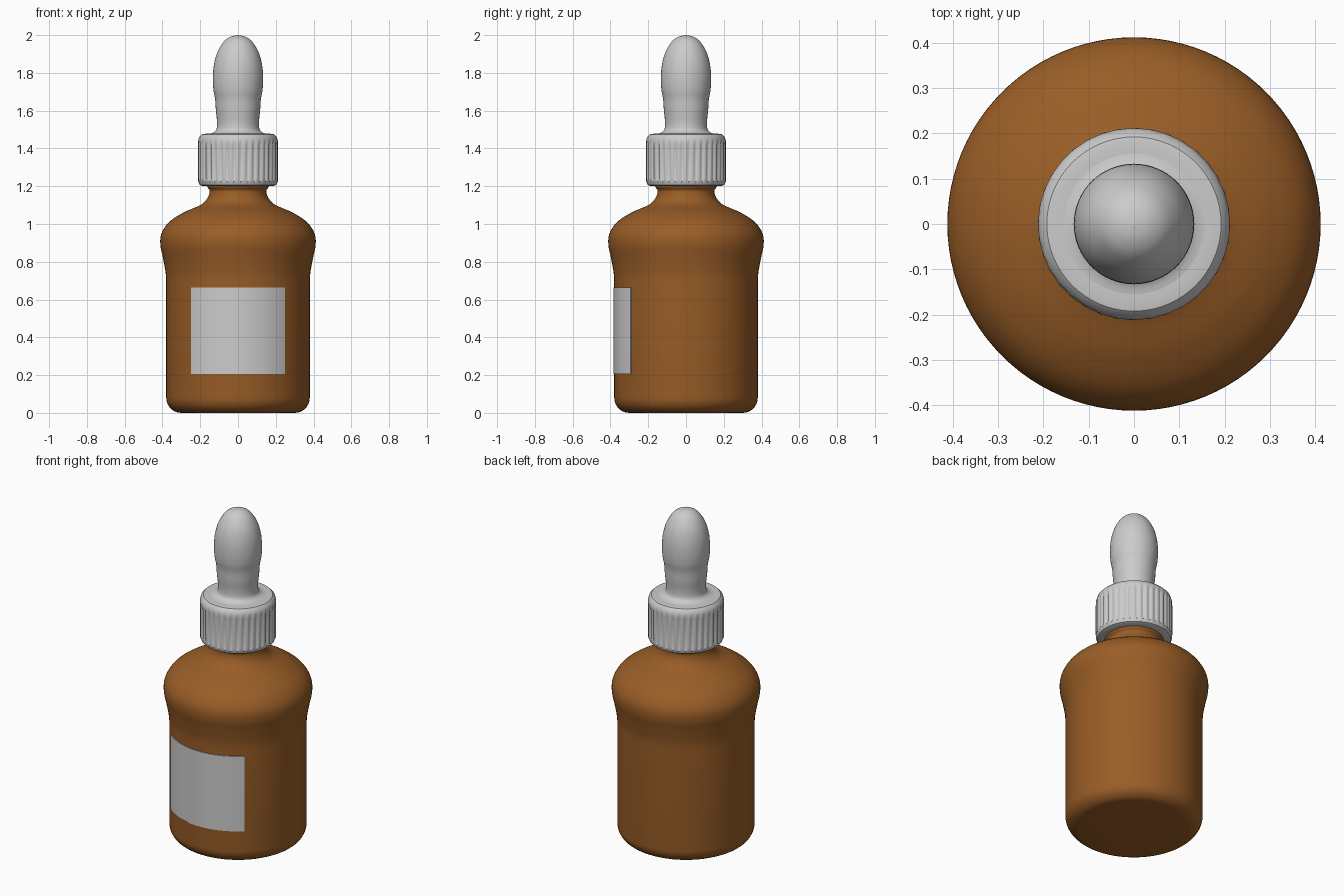
import bpy, bmesh, math
from mathutils import Vector

if "Cube" in bpy.data.objects:
    bpy.data.objects.remove(bpy.data.objects["Cube"])


def smooth_profile(pts, steps=5):
    """Catmull-Rom curve through (radius, z) points."""
    p = [Vector(q) for q in pts]
    p = [p[0]] + p + [p[-1]]
    out = []
    for i in range(1, len(p) - 2):
        a, b, c, d = p[i - 1:i + 3]
        for s in range(steps):
            t = s / steps
            out.append(0.5 * (2 * b + (c - a) * t + (2 * a - 5 * b + 4 * c - d) * t * t
                              + (3 * b - a - 3 * c + d) * t ** 3))
    return [(max(v.x, 0), v.y) for v in out + [p[-1]]]


def finish(name, bm, angle=35):
    bmesh.ops.remove_doubles(bm, verts=bm.verts, dist=1e-5)
    bmesh.ops.recalc_face_normals(bm, faces=bm.faces)
    mesh = bpy.data.meshes.new(name)
    bm.to_mesh(mesh)
    bm.free()
    ob = bpy.data.objects.new(name, mesh)
    bpy.context.collection.objects.link(ob)
    bpy.ops.object.select_all(action='DESELECT')
    ob.select_set(True)
    bpy.context.view_layer.objects.active = ob
    bpy.ops.object.shade_smooth_by_angle(angle=math.radians(angle))
    return ob


def lathe(name, profile, segs=96, offset=lambda i, k: 0.0):
    """Revolve a profile; offset(i, k) shifts the radius of ring i, segment k."""
    bm = bmesh.new()
    rings = []
    for i, (r, z) in enumerate(profile):
        ring = []
        for k in range(segs):
            a = 2 * math.pi * k / segs
            q = max(r + offset(i, k), 0)
            ring.append(bm.verts.new((q * math.cos(a), q * math.sin(a), z)))
        rings.append(ring)
    for lo, hi in zip(rings, rings[1:]):
        for k in range(segs):
            n = (k + 1) % segs
            bm.faces.new((lo[k], lo[n], hi[n], hi[k]))
    return finish(name, bm)


# Amber glass body: rounded base, straight wall, swelling shoulder, neck
base = [(0, 0), (0.30, 0)] + [
    (0.30 + 0.08 * math.sin(a), 0.08 - 0.08 * math.cos(a))
    for a in (math.pi / 2 * i / 8 for i in range(1, 9))]
upper = smooth_profile([
    (0.38, 0.68), (0.383, 0.74), (0.397, 0.82), (0.411, 0.89), (0.405, 0.95),
    (0.365, 1.01), (0.29, 1.06), (0.20, 1.10), (0.163, 1.135), (0.15, 1.175),
    (0.163, 1.20), (0.165, 1.26)])
body = lathe("bottle_body", base + upper + [(0, 1.26)])
amber = bpy.data.materials.new("amber_glass")
amber.diffuse_color = (0.32, 0.11, 0.02, 1)
amber.use_nodes = True
amber.node_tree.nodes["Principled BSDF"].inputs["Base Color"].default_value = amber.diffuse_color
body.data.materials.append(amber)

# Ribbed screw cap
cap = [(0.15, 1.215), (0.16, 1.20), (0.185, 1.20), (0.203, 1.207), (0.211, 1.225),
       (0.212, 1.24), (0.212, 1.42), (0.211, 1.44), (0.205, 1.462), (0.192, 1.475),
       (0.172, 1.478), (0.145, 1.476), (0.11, 1.476), (0, 1.476)]
groove = (0, -0.002, -0.008, -0.008, -0.002, 0)
lathe("screw_cap", cap, 36 * 6, lambda i, k: groove[k % 6] if 5 <= i <= 6 else 0)

# Rubber squeeze bulb with a flared foot
lathe("dropper_bulb", smooth_profile([
    (0.165, 1.475), (0.135, 1.482), (0.115, 1.50), (0.111, 1.54), (0.117, 1.60),
    (0.121, 1.66), (0.130, 1.71), (0.133, 1.77), (0.128, 1.84), (0.109, 1.91),
    (0.075, 1.966), (0.038, 1.992), (0, 2.0)]), 64)

# Curved paper label on the front
bm = bmesh.new()
half, n = math.asin(0.25 / 0.385), 32
grid = []
for k in range(n + 1):
    a = -half + 2 * half * k / n
    grid.append([bm.verts.new((r * math.sin(a), -r * math.cos(a), z))
                 for r, z in ((0.385, 0.205), (0.385, 0.663), (0.378, 0.663), (0.378, 0.205))])
for p, q in zip(grid, grid[1:]):
    for j in range(4):
        m = (j + 1) % 4
        bm.faces.new((p[j], q[j], q[m], p[m]))
bm.faces.new(grid[0])
bm.faces.new(grid[-1][::-1])
finish("front_label", bm)
